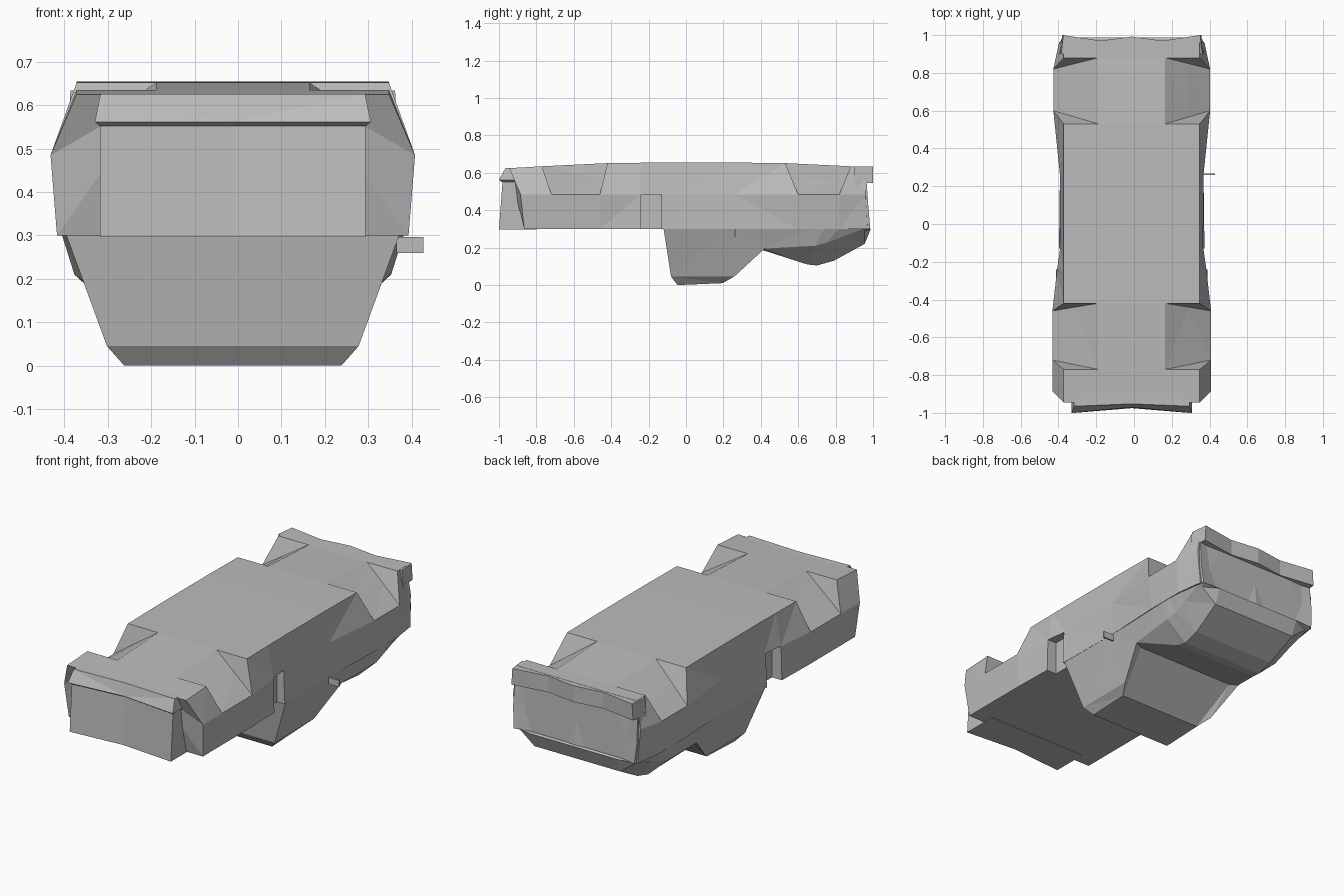
import bpy, bmesh
from mathutils import Vector

cube = bpy.data.objects.get("Cube")
if cube:
    bpy.data.objects.remove(cube)

SHIFT = -0.012  # the body sits slightly off centre

grey = bpy.data.materials.new("body_grey")
grey.use_nodes = True
colour = (0.5, 0.5, 0.5, 1)
grey.diffuse_color = colour
grey.node_tree.nodes["Principled BSDF"].inputs["Base Color"].default_value = colour


def loft(name, rings, shift=SHIFT):
    """Skin a series of closed rings and cap both ends."""
    bm = bmesh.new()
    rows = [[bm.verts.new((x + shift, y, z)) for x, y, z in r] for r in rings]
    n = len(rows[0])
    for a, b in zip(rows, rows[1:]):
        for i in range(n):
            j = (i + 1) % n
            bm.faces.new((a[i], a[j], b[j], b[i]))
    bm.faces.new(rows[0])
    bm.faces.new(rows[-1])
    bmesh.ops.remove_doubles(bm, verts=bm.verts, dist=0.0005)
    bmesh.ops.triangulate(bm, faces=[f for f in bm.faces if len(f.verts) > 3])
    bmesh.ops.recalc_face_normals(bm, faces=bm.faces)
    mesh = bpy.data.meshes.new(name)
    bm.to_mesh(mesh)
    bm.free()
    mesh.materials.append(grey)
    obj = bpy.data.objects.new(name, mesh)
    bpy.context.collection.objects.link(obj)
    return obj


def mirrored(half):
    return half + [(-x, y, z) for x, y, z in reversed(half)]


def box(name, x0, x1, y0, y1, z0, z1, shift=SHIFT):
    return loft(name, [[(x0, y0, z), (x1, y0, z), (x1, y1, z), (x0, y1, z)]
                       for z in (z0, z1)], shift)


def section(y, top, wide, low, y_out=None, y_low=None, x_top=0.36, z_wide=0.485):
    """Body ring: sill, widest line, top edge and inner top line."""
    y_out = y if y_out is None else y_out
    y_low = y_out if y_low is None else y_low
    return mirrored([(low, y_low, 0.3), (wide, y_out, z_wide),
                     (x_top, y, top), (0.177, y, top)])


def arch_section(ring):
    """Same ring with the outer top edge dropped onto the sloped arch floor."""
    half = ring[:4]
    half[2] = tuple((Vector(half[1]) + Vector(half[3])) / 2)
    return mirrored(half)


# Main body with four wedge-shaped wheel openings
front_a = section(-0.77, 0.635, 0.42, 0.405, -0.72)
front_b = section(-0.42, 0.652, 0.42, 0.405, -0.46)
rear_a = section(0.53, 0.652, 0.415, 0.395, 0.60)
rear_b = section(0.88, 0.635, 0.415, 0.395, 0.82)
body = loft("main_body", [
    section(-0.945, 0.625, 0.42, 0.405, -0.885, -0.865),
    front_a, arch_section(front_a), arch_section(front_b), front_b,
    section(-0.24, 0.654, 0.395, 0.40),
    section(-0.12, 0.655, 0.378, 0.385),
    section(0.26, 0.655, 0.38, 0.38),
    rear_a, arch_section(rear_a), arch_section(rear_b), rear_b,
    section(0.96, 0.635, 0.385, 0.375, 0.96, 0.97),
])

# Upright slots behind the front flanks
for side, x in (("right", -0.40), ("left", 0.40)):
    cutter = box("slot_cutter_" + side, x - 0.06, x + 0.06, -0.24, -0.13, 0.2, 0.485)
    cutter.hide_render = True
    cutter.hide_viewport = True
    cut = body.modifiers.new("slot_" + side, "BOOLEAN")
    cut.operation = "DIFFERENCE"
    cut.solver = "EXACT"
    cut.object = cutter


def panel_ring(z, half, centre, corner, back):
    """Plan outline of the front panel, folded inwards at the middle."""
    return [(-half, back, z), (-half, corner, z), (0, centre, z),
            (half, corner, z), (half, back, z)]


# Front panel and its overhanging lip
loft("front_panel", [panel_ring(0.297, 0.306, -0.975, -1.0, -0.80),
                     panel_ring(0.565, 0.306, -0.955, -0.98, -0.80)])
loft("front_lip", [panel_ring(0.552, 0.306, -0.955, -0.985, -0.90),
                   panel_ring(0.562, 0.318, -0.97, -1.0, -0.90),
                   panel_ring(0.626, 0.305, -0.952, -0.965, -0.90)])


def tail_ring(z, half, y):
    """Plan outline of the tail: corners and middle project rearwards."""
    return mirrored([(half + 0.012, 0.90, z), (half, y, z), (0.165, y - 0.03, z),
                     (0.001, y - 0.008, z)])


# Tail panel and its overhanging lip
loft("tail_panel", [tail_ring(0.301, 0.365, 0.985), tail_ring(0.42, 0.375, 0.975),
                    tail_ring(0.56, 0.37, 0.965)])
loft("tail_lip", [tail_ring(0.545, 0.368, 1.0), tail_ring(0.634, 0.362, 1.0)])


def cabin_ring(sill, shoulder, base):
    return mirrored([sill, shoulder, base])


# Cabin and sloping rear deck on the underside
loft("cabin_and_rear_deck", [
    cabin_ring((0.384, -0.12, 0.302), (0.29, -0.08, 0.045), (0.25, -0.045, 0.0)),
    cabin_ring((0.38, 0.26, 0.302), (0.29, 0.26, 0.047), (0.25, 0.195, 0.01)),
    cabin_ring((0.385, 0.42, 0.302), (0.345, 0.42, 0.195), (0.30, 0.40, 0.19)),
    cabin_ring((0.394, 0.68, 0.302), (0.365, 0.69, 0.21), (0.25, 0.65, 0.11)),
    cabin_ring((0.394, 0.74, 0.302), (0.36, 0.75, 0.225), (0.25, 0.70, 0.105)),
    cabin_ring((0.39, 0.82, 0.302), (0.36, 0.83, 0.255), (0.25, 0.79, 0.13)),
    cabin_ring((0.37, 0.95, 0.302), (0.35, 0.955, 0.29), (0.26, 0.955, 0.22)),
    cabin_ring((0.365, 0.98, 0.304), (0.34, 0.982, 0.302), (0.26, 0.988, 0.30)),
])

# Small side mirror plate
box("side_mirror", 0.365, 0.428, 0.259, 0.268, 0.26, 0.296, 0)
